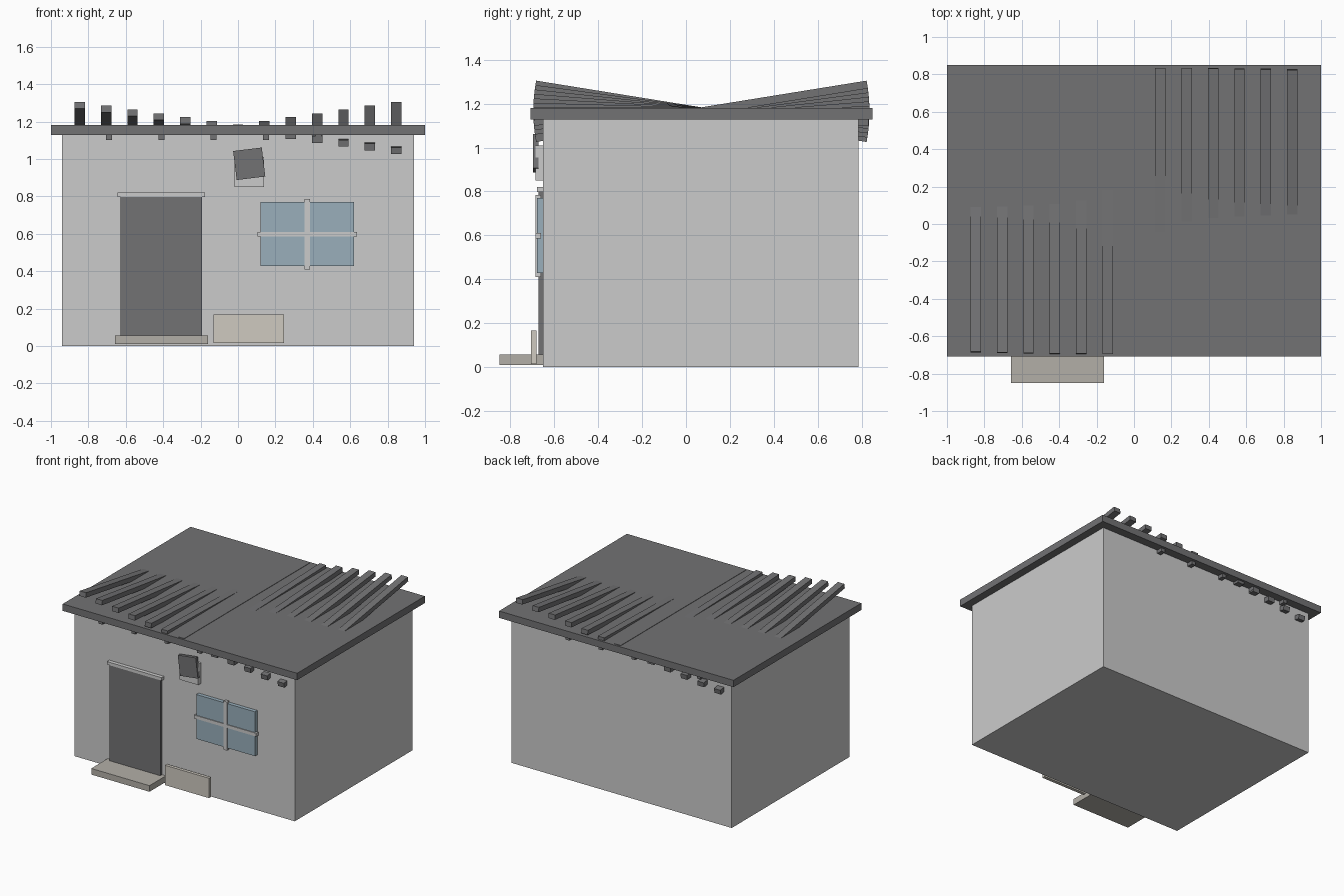
import bpy, math

if "Cube" in bpy.data.objects:
    bpy.data.objects.remove(bpy.data.objects["Cube"])


def material(name, r, g, b):
    m = bpy.data.materials.new(name)
    m.diffuse_color = (r, g, b, 1)
    m.use_nodes = True
    m.node_tree.nodes["Principled BSDF"].inputs["Base Color"].default_value = m.diffuse_color
    return m


DARK = material("dark_grey", 0.17, 0.17, 0.175)
GLASS = material("blue_glass", 0.32, 0.43, 0.50)
STONE = material("stone", 0.45, 0.43, 0.39)
CREAM = material("cream", 0.62, 0.59, 0.53)


def box(name, x, y, z, mat=None, rot=(0, 0, 0)):
    """Box from (min, max) ranges, optionally rotated about its centre."""
    ranges = (x, y, z)
    bpy.ops.mesh.primitive_cube_add(
        size=1, location=[(a + b) / 2 for a, b in ranges], rotation=rot)
    ob = bpy.context.object
    ob.name = name
    ob.scale = [b - a for a, b in ranges]
    if mat:
        ob.data.materials.append(mat)
    return ob


# Walls and flat roof
box("walls", (-0.94, 0.94), (-0.65, 0.785), (0, 1.13))
box("roof_slab", (-1, 1), (-0.708, 0.85), (1.127, 1.18), DARK)

# Rafters poking out under the roof
for i in range(5):
    x = -0.69 + 0.28 * i
    box(f"rafter_{i}", (x - 0.016, x + 0.016), (-0.69, 0.83), (1.10, 1.135), DARK)

# Roof battens, fanning progressively about the x axis
for i in range(-6, 7):
    x = 0.141 * i
    box(f"roof_batten_{i + 6}", (x - 0.0275, x + 0.0275), (-0.695, 0.835),
        (1.147, 1.183), DARK, (0.16 * i / 6, 0, 0))

# Door, lintel and step
box("door", (-0.627, -0.193), (-0.672, -0.64), (0.05, 0.80), DARK)
box("door_lintel", (-0.643, -0.176), (-0.679, -0.64), (0.797, 0.82))
box("door_step", (-0.657, -0.16), (-0.85, -0.65), (0.01, 0.057), STONE)

# Window with crossing bars
box("window_glass", (0.12, 0.62), (-0.679, -0.645), (0.428, 0.77), GLASS)
box("window_bar_vertical", (0.356, 0.386), (-0.685, -0.66), (0.41, 0.785))
box("window_bar_horizontal", (0.105, 0.635), (-0.685, -0.66), (0.585, 0.61))

# Low leaning board beside the step
box("front_board", (-0.13, 0.247), (-0.706, -0.681), (0.015, 0.168), CREAM)

# Lamp mount with its crooked plate
box("plate_mount", (-0.02, 0.14), (-0.685, -0.645), (0.85, 1.01))
box("crooked_plate", (-0.017, 0.137), (-0.697, -0.672), (0.896, 1.052), DARK,
    (0, -math.radians(7), 0))
